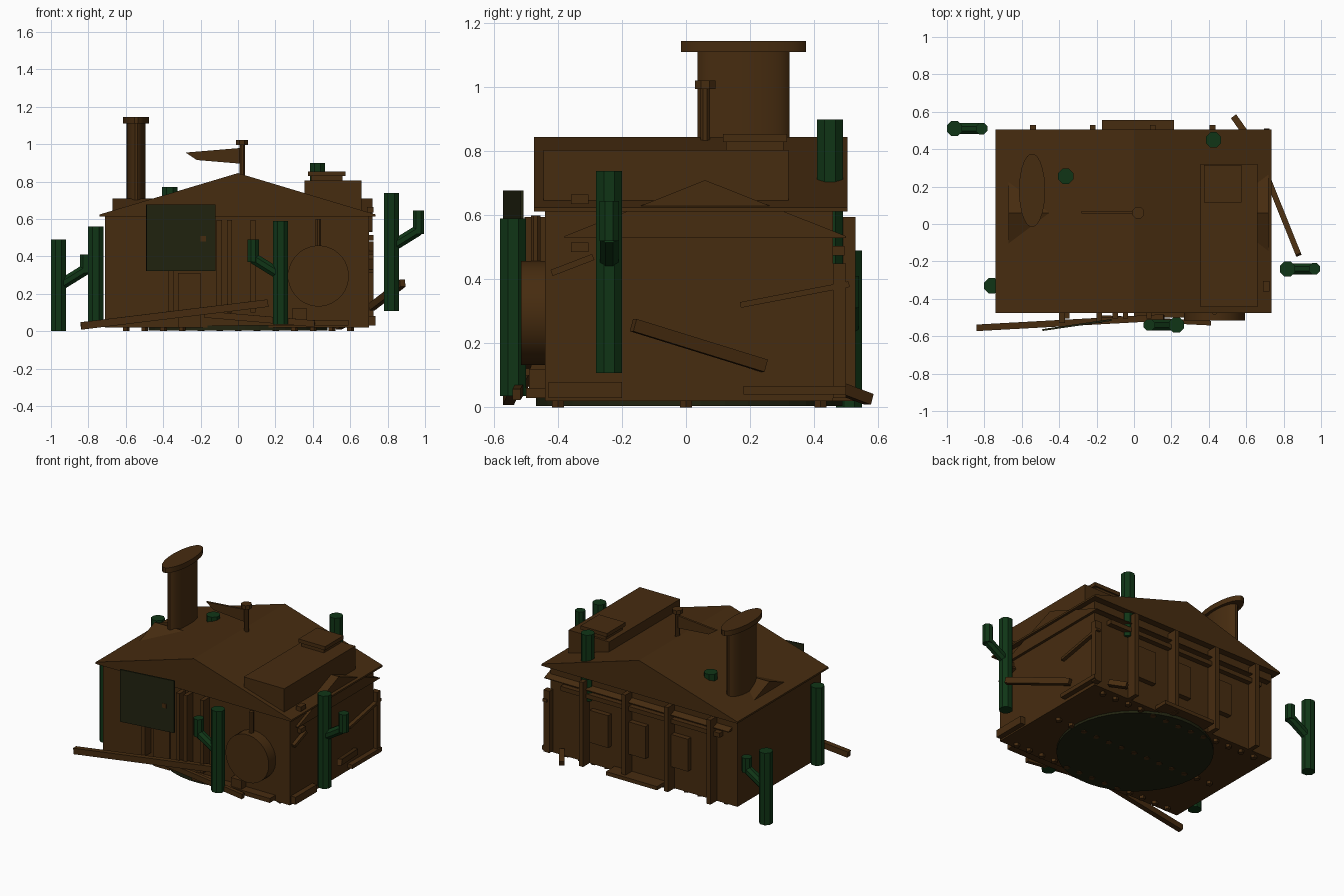
import bpy, math
from mathutils import Vector

cube = bpy.data.objects.get("Cube")
if cube:
    bpy.data.objects.remove(cube, do_unlink=True)


def material(name, rgb):
    m = bpy.data.materials.new(name)
    m.use_nodes = True
    m.diffuse_color = (*rgb, 1)
    m.node_tree.nodes["Principled BSDF"].inputs["Base Color"].default_value = (*rgb, 1)
    return m


WOOD = material("brown wood", (0.062, 0.025, 0.005))
CACTUS = material("cactus green", (0.005, 0.036, 0.008))
DARK = material("dark olive", (0.015, 0.017, 0.005))


def mesh(name, verts, faces, mat):
    me = bpy.data.meshes.new(name)
    me.from_pydata(verts, [], faces)
    me.materials.append(mat)
    ob = bpy.data.objects.new(name, me)
    bpy.context.collection.objects.link(ob)
    return ob


def extrude(name, bottom, top, mat):
    """Solid between two matching outlines."""
    n = len(bottom)
    faces = [tuple(reversed(range(n))), tuple(range(n, 2 * n))]
    faces += [(i, (i + 1) % n, (i + 1) % n + n, i + n) for i in range(n)]
    return mesh(name, bottom + top, faces, mat)


def box(name, x, y, z, mat=WOOD):
    outline = [(x[0], y[0]), (x[1], y[0]), (x[1], y[1]), (x[0], y[1])]
    return extrude(name, [(*p, z[0]) for p in outline], [(*p, z[1]) for p in outline], mat)


def plank(name, a, b, width, thick, up=(0, 0, 1), mat=WOOD):
    """Board from a to b, its width lying towards the up vector."""
    a, b = Vector(a), Vector(b)
    d = (b - a).normalized()
    side = d.cross(Vector(up)).normalized()
    v = side.cross(d) * width / 2
    s = side * thick / 2
    ring = (-s - v, s - v, s + v, v - s)
    return extrude(name, [a + r for r in ring], [b + r for r in ring], mat)


def tube(name, a, b, rx, ry=None, n=8, mat=CACTUS):
    """Rod from a to b; upright rods may be elliptical."""
    a, b = Vector(a), Vector(b)
    q = (b - a).to_track_quat("Z", "Y")
    ring = []
    for i in range(n):
        t = 2 * math.pi * (i + 0.5) / n
        ring.append(q @ Vector((rx * math.cos(t), (ry or rx) * math.sin(t), 0)))
    return extrude(name, [a + r for r in ring], [b + r for r in ring], mat)


def smooth(ob):
    bpy.ops.object.select_all(action="DESELECT")
    ob.select_set(True)
    bpy.context.view_layer.objects.active = ob
    bpy.ops.object.shade_smooth_by_angle()


# Walls and the round base plate with its ragged rim
box("walls", (-0.71, 0.70), (-0.44, 0.46), (0.02, 0.62))
tube("base_disc", (0, 0.01, 0.004), (0, 0.01, 0.03), 0.48, n=40, mat=DARK)
for i in range(13):
    x = -0.6 + i * 0.1
    for y in (-0.4, 0, 0.42):
        tube("ground_tooth", (x, y, 0.0), (x, y, 0.021), 0.02, n=5, mat=WOOD)

# Main gable roof and the low cross gable
outline = [(-0.74, 0.612), (0.735, 0.612), (0.735, 0.624), (0, 0.845), (-0.74, 0.624)]
extrude("main_roof", [(x, 0.505, z) for x, z in outline], [(x, -0.475, z) for x, z in outline], WOOD)
outline = [(-0.38, 0.53), (0.5, 0.53), (0.5, 0.535), (0.06, 0.71), (-0.38, 0.535)]
extrude("cross_gable", [(-0.67, y, z) for y, z in outline], [(0.718, y, z) for y, z in outline], WOOD)

# Rooftop box and hatch
box("roof_box", (0.355, 0.66), (-0.445, 0.32), (0.62, 0.805))
box("roof_hatch", (0.39, 0.56), (0.125, 0.305), (0.80, 0.83))
box("roof_hatch_lid", (0.375, 0.575), (0.115, 0.315), (0.83, 0.855))

# Chimney
for name, z, rx, ry in (("chimney", (0.62, 1.11), 0.052, 0.145), ("chimney_cap", (1.11, 1.145), 0.07, 0.197)):
    smooth(tube(name, (-0.545, 0.18, z[0]), (-0.545, 0.18, z[1]), rx, ry, 24, WOOD))

# Flagpole and flag
tube("flagpole", (0.022, 0.06, 0.8), (0.022, 0.06, 1.0), 0.016, mat=WOOD)
tube("flagpole_cap", (0.022, 0.06, 0.995), (0.022, 0.06, 1.022), 0.034, mat=WOOD)
outline = [(0.02, 0.895), (0.02, 0.98), (-0.28, 0.955), (-0.22, 0.915)]
extrude("flag", [(x, 0.055, z) for x, z in outline], [(x, 0.07, z) for x, z in outline], WOOD)

# Sign board, slightly turned
plank("sign_board", (-0.49, -0.567, 0.5), (-0.12, -0.513, 0.5), 0.355, 0.01, mat=DARK)
for x in (-0.4, -0.2):
    box("sign_bracket", (x, x + 0.03), (-0.53, -0.44), (0.48, 0.51))

# Front: door, posts, beams and barrel
box("door", (-0.32, -0.2), (-0.45, -0.44), (0.02, 0.31))
for x in (-0.36, -0.1, -0.045, 0.08):
    box("front_post", (x - 0.014, x + 0.014), (-0.505, -0.44), (0.1, 0.595))
box("front_sill", (0.0, 0.59), (-0.5, -0.44), (0.03, 0.06))
box("front_crate", (0.29, 0.37), (-0.49, -0.44), (0.03, 0.12))
smooth(tube("barrel", (0.43, -0.515, 0.295), (0.43, -0.43, 0.295), 0.163, n=32, mat=WOOD))
tube("barrel_pipe", (0.43, -0.47, 0.44), (0.43, -0.47, 0.6), 0.016, mat=WOOD)
plank("front_plank_long", (-0.84, -0.555, 0.028), (0.16, -0.50, 0.15), 0.04, 0.035)
plank("front_plank_short", (-0.18, -0.50, 0.09), (0.41, -0.53, 0.04), 0.035, 0.025)

# Back: posts, windows, beam and step
for i in range(4):
    x = -0.54 + 0.32 * i
    box("back_post", (x - 0.015, x + 0.015), (0.46, 0.53), (0.02, 0.595))
for x in (-0.29, 0.03, 0.31):
    box("back_window", (x - 0.07, x + 0.07), (0.46, 0.495), (0.18, 0.40))
box("back_beam", (-0.6, 0.6), (0.46, 0.495), (0.475, 0.505))
box("back_step", (-0.17, 0.215), (0.46, 0.555), (0.025, 0.05))
plank("back_plank", (0.6, 0.48, 0.06), (0.535, 0.572, 0.025), 0.035, 0.035)

# Left side: loose boards, blocks and skirting
box("side_skirting", (0.69, 0.735), (-0.43, -0.2), (0.03, 0.08))
box("side_skirting", (0.69, 0.735), (0.18, 0.5), (0.04, 0.067))
box("side_corner_post", (0.68, 0.725), (0.46, 0.5), (0.03, 0.45))
for z in (0.5, 0.65):
    box("side_block", (0.69, 0.725), (-0.36, -0.305), (z - 0.015, z + 0.015))
plank("side_board", (0.71, 0.17, 0.32), (0.71, 0.51, 0.385), 0.018, 0.03)
plank("side_board", (0.71, -0.42, 0.42), (0.71, -0.29, 0.47), 0.02, 0.03)
plank("leaning_plank", (0.715, 0.245, 0.13), (0.88, -0.165, 0.257), 0.04, 0.03)


# Cacti, with an arm where arm = (x, bend height, top height)
def cactus(x, y, low, high, arm=None, r=0.044):
    tube("cactus_trunk", (x, y, low), (x, y, high), r)
    if arm:
        ax, bend, top = arm
        tube("cactus_elbow", (x, y, bend - abs(ax - x) * 0.55), (ax, y, bend + 0.01), r * 0.72)
        tube("cactus_arm", (ax, y, bend - 0.01), (ax, y, top), r * 0.75)


cactus(-0.96, 0.51, 0.0, 0.49, (-0.815, 0.32, 0.41))
cactus(-0.76, -0.33, 0.03, 0.56)
cactus(-0.365, 0.255, 0.66, 0.77)
cactus(0.425, 0.45, 0.45, 0.9)
cactus(0.228, -0.54, 0.035, 0.59, (0.082, 0.38, 0.49))
cactus(0.82, -0.24, 0.107, 0.738, (0.965, 0.53, 0.645))
